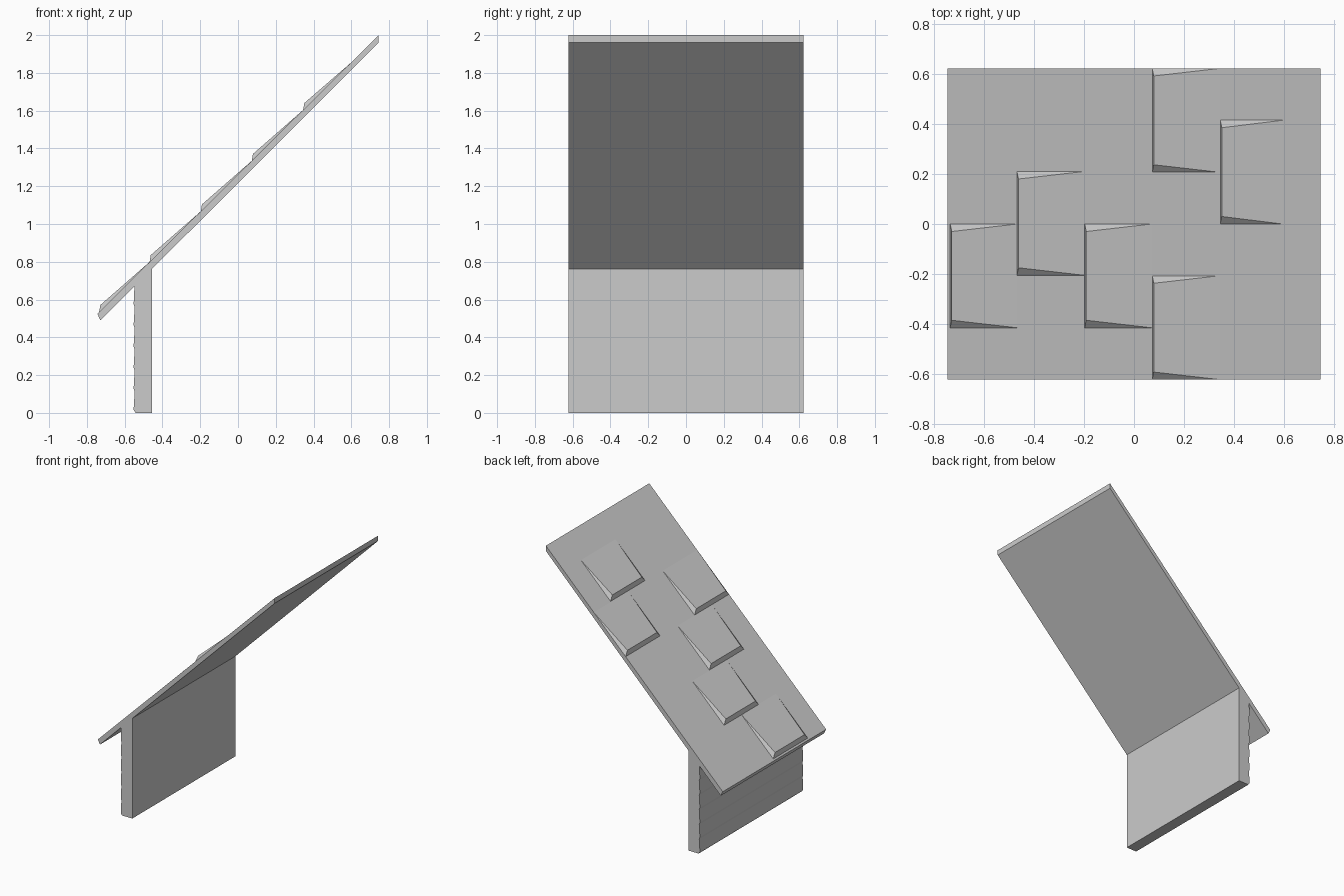
import bpy

cube = bpy.data.objects.get("Cube")
if cube:
    bpy.data.objects.remove(cube, do_unlink=True)

HALF = 0.622  # half depth of wall and roof

grey = bpy.data.materials.new("plain grey")
grey.use_nodes = True
colour = (0.6, 0.6, 0.6, 1)
grey.diffuse_color = colour
grey.node_tree.nodes["Principled BSDF"].inputs["Base Color"].default_value = colour


def add_mesh(name, verts, faces):
    mesh = bpy.data.meshes.new(name)
    mesh.from_pydata(verts, [], faces)
    mesh.materials.append(grey)
    obj = bpy.data.objects.new(name, mesh)
    bpy.context.collection.objects.link(obj)
    return obj


def extrude_profile(name, profile):
    """Extrude a counter-clockwise x-z profile along y."""
    n = len(profile)
    verts = [(x, y, z) for y in (-HALF, HALF) for x, z in profile]
    faces = [tuple(range(n)), tuple(reversed(range(n, 2 * n)))]
    faces += [(i, i + n, (i + 1) % n + n, (i + 1) % n) for i in range(n)]
    return add_mesh(name, verts, faces)


def roof_top(x):
    return 0.525 + 0.99 * (x + 0.745)


# Sloping roof slab
extrude_profile("roof", [(-0.728, 0.49), (0.745, 1.96), (0.745, 2.0), (-0.745, 0.525)])

# Wall with shallow lapped boards on the outer face
boards = 6
step = 0.67 / boards
profile = [(-0.542, 0), (-0.455, 0), (-0.455, 0.765), (-0.548, 0.675)]
for i in reversed(range(boards)):
    z = i * step
    profile += [(-0.552, z + 0.03), (-0.552, z + 0.015)]
    if i:
        profile.append((-0.547, z))
extrude_profile("wall", profile)


# Raised shingles: wedges with tapering side bevels
def add_shingle(name, x, y, length):
    half, bevel, rise, sink = 0.2075, 0.03, 0.03, 0.01
    x2 = x + length
    low, high = roof_top(x) - sink, roof_top(x2)
    lip = x + 0.006
    verts = [
        (x, y - half, low + sink), (x, y + half, low + sink),
        (lip, y - half + bevel, roof_top(lip) + rise),
        (lip, y + half - bevel, roof_top(lip) + rise),
        (x2, y - half, high), (x2, y + half, high),
    ]
    faces = [(0, 2, 3, 1), (2, 4, 5, 3), (0, 4, 2), (1, 3, 5), (0, 1, 5, 4)]
    add_mesh(name, verts, faces)


places = [
    (-0.735, -0.2075), (-0.468, 0.0025), (-0.197, -0.2075),
    (0.073, 0.4145), (0.073, -0.4145), (0.345, 0.2075),
]
for number, (x, y) in enumerate(places, 1):
    add_shingle(f"shingle_{number}", x, y, 0.25 if x > 0.3 else 0.268)
